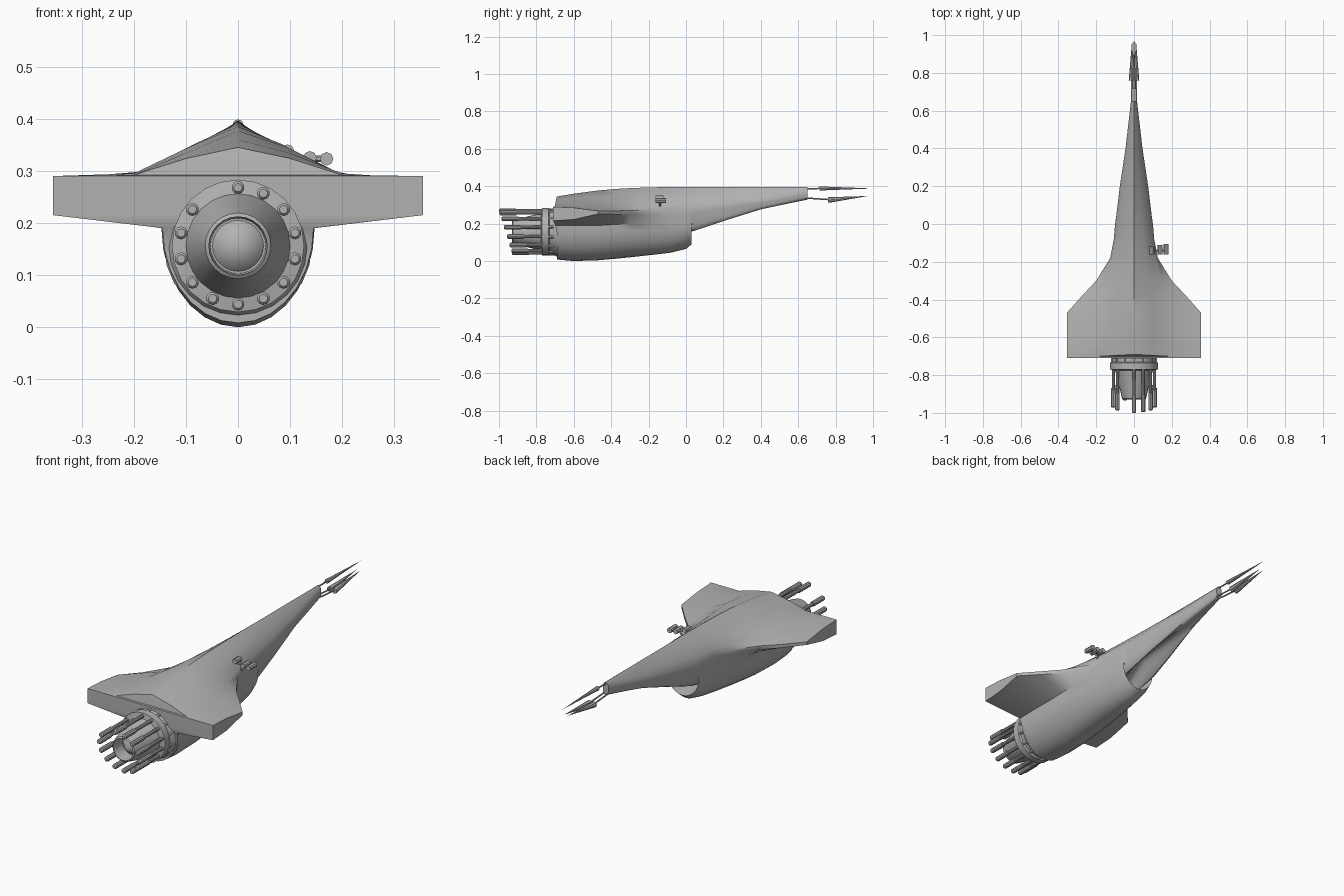
import bpy, bmesh, math
from mathutils import Vector

if "Cube" in bpy.data.objects:
    bpy.data.objects.remove(bpy.data.objects["Cube"])

grey = bpy.data.materials.new("hull_grey")
grey.diffuse_color = (0.45, 0.45, 0.45, 1)
grey.use_nodes = True
grey.node_tree.nodes["Principled BSDF"].inputs["Base Color"].default_value = grey.diffuse_color


def finish(name, bm, angle=35):
    bmesh.ops.recalc_face_normals(bm, faces=bm.faces)
    me = bpy.data.meshes.new(name)
    bm.to_mesh(me)
    bm.free()
    me.materials.append(grey)
    ob = bpy.data.objects.new(name, me)
    bpy.context.collection.objects.link(ob)
    bpy.ops.object.select_all(action='DESELECT')
    ob.select_set(True)
    bpy.context.view_layer.objects.active = ob
    bpy.ops.object.shade_smooth_by_angle(angle=math.radians(angle))
    return ob


def tube(bm, p0, p1, r0, r1=None, segs=10):
    p0, p1 = Vector(p0), Vector(p1)
    d = p1 - p0
    m = d.to_track_quat('Z', 'Y').to_matrix().to_4x4()
    m.translation = (p0 + p1) / 2
    bmesh.ops.create_cone(bm, cap_ends=True, segments=segs, radius1=r0,
                          radius2=r0 if r1 is None else r1, depth=d.length, matrix=m)


# Hull stations: y, top z, fillet x z, wing edge x, upper z, lower z, root x z, belly z
body = [
    (-.69, .345, .20, .292, .355, .290, .215, .145, .190, .008),
    (-.60, .360, .20, .295, .355, .285, .222, .147, .190, .000),
    (-.47, .377, .19, .298, .355, .268, .252, .146, .190, .004),
    (-.38, .385, .17, .300, .275, .268, .250, .143, .195, .012),
    (-.30, .390, .15, .300, .200, .270, .250, .138, .200, .020),
    (-.18, .394, .12, .305, .126, .275, .250, .122, .200, .033),
    (-.08, .396, .10, .310, .107, .280, .250, .106, .200, .045),
    (.00, .396, .09, .315, .100, .280, .250, .098, .200, .065),
    (.03, .397, .086, .316, .096, .280, .250, .093, .200, .090),
]
# Neck stations continue with the air scoop hollowed under them: (station, hollow, push back)
neck = [
    ((.035, .397, .085, .317, .095, .280, .250, .088, .200, .105), 0, .15),
    ((.06, .397, .080, .318, .092, .285, .260, .085, .220, .100), .14, 0),
    ((.20, .397, .062, .330, .075, .300, .280, .070, .250, .170), .09, 0),
    ((.40, .397, .035, .345, .045, .325, .310, .043, .300, .260), .02, 0),
    ((.65, .396, .010, .388, .016, .378, .355, .015, .350, .328), 0, 0),
]
K = 7


def section(row, hollow, push):
    y, top, fx, fz, ex, eu, el, rx, rz, zb = row
    sweep = .02 if y < -.65 else 0          # trailing edge sweeps back to the tips
    pts = [(0, top), (fx * .5, top - (top - fz) * .4), (fx, fz), (ex, eu), (ex, el), (rx, rz)]
    pts = [(x, y - sweep * (x / .355), z) for x, z in pts]
    for k in range(1, K + 1):
        t = math.pi / 2 * k / K
        s = math.sin(t)
        pts.append((rx * math.cos(t) if k < K else 0, y - push * s,
                    rz - (rz - zb) * s + hollow * s ** 4))
    return pts


bm = bmesh.new()
rings = []
for row, hollow, push in [(r, 0, 0) for r in body] + neck:
    half = section(row, hollow, push)
    right = [bm.verts.new(p) for p in half]
    left = [bm.verts.new((-x, y, z)) for x, y, z in half[1:-1]]
    rings.append(right + left[::-1])
n = len(rings[0])
for a, b in zip(rings, rings[1:]):
    for i in range(n):
        j = (i + 1) % n
        bm.faces.new((a[i], a[j], b[j], b[i]))
# close the stern and nose with strips from side to side
for r in (rings[0], rings[-1]):
    h = n // 2
    for i in range(h):
        loop = [r[i], r[i + 1], r[(n - i - 1) % n], r[(n - i) % n]]
        uniq = list(dict.fromkeys(loop))
        bm.faces.new(uniq)
finish("winged_hull", bm, 38)

# Engine collar, tapered nozzle and inner cone, turned about the thrust axis
CZ = .156
profile = [(.142, -.675), (.118, -.715), (.118, -.73), (.127, -.735), (.127, -.77),
           (.100, -.775), (.063, -.925), (.056, -.93), (.053, -.86), (.049, -.86), (0, -.915)]
bm = bmesh.new()
S = 24
prev = None
for r, y in profile:
    if r:
        ring = [bm.verts.new((r * math.sin(2 * math.pi * i / S), y,
                              CZ + r * math.cos(2 * math.pi * i / S))) for i in range(S)]
    else:
        ring = [bm.verts.new((0, y, CZ))] * S
    if prev:
        for i in range(S):
            j = (i + 1) % S
            bm.faces.new(list(dict.fromkeys((prev[i], prev[j], ring[j], ring[i]))))
    prev = ring
finish("engine_nozzle", bm, 30)

# Thrust rods round the nozzle (one of fourteen is missing) and collar ribs
rods, ribs = bmesh.new(), bmesh.new()
for i in range(14):
    a = 2 * math.pi * i / 14
    x, z = .112 * math.sin(a), CZ + .112 * math.cos(a)
    bx, bz = .118 * math.sin(a), CZ + .118 * math.cos(a)
    tube(ribs, (bx, -.70, bz), (bx, -.737, bz), .008, segs=6)
    if i == 13:
        continue
    end = -.93 - .07 * (z - .044) / .224
    tube(rods, (x, -.76, z), (x, end + .08, z), .009)
    tube(rods, (x, end + .09, z), (x, end + .006, z), .0125)
    tube(rods, (x, end + .006, z), (x, end, z), .0125, .008)
finish("thrust_rods", rods)
finish("collar_ribs", ribs)

# Nose probes: one upper and two lower spikes on thin stems
bm = bmesh.new()
tube(bm, (0, .64, .387), (0, .72, .388), .004, segs=6)
tube(bm, (0, .715, .388), (0, 1.0, .388), .011, 0, 8)
for s in (-1, 1):
    tube(bm, (s * .011, .64, .337), (s * .012, .77, .328), .004, segs=6)
    tube(bm, (s * .013, .76, .326), (s * .010, .975, .348), .015, 0, 8)
finish("nose_probes", bm)

# Small sensor cluster on one shoulder
bm = bmesh.new()
for x, z, y1 in ((.095, .338, -.12), (.138, .325, -.11), (.170, .323, -.107)):
    tube(bm, (x, -.162, z), (x, y1, z), .013, segs=8)
tube(bm, (.08, -.14, .325), (.17, -.14, .323), .006, segs=6)
tube(bm, (.138, -.14, .325), (.115, -.14, .295), .006, segs=6)
finish("sensor_cluster", bm)
